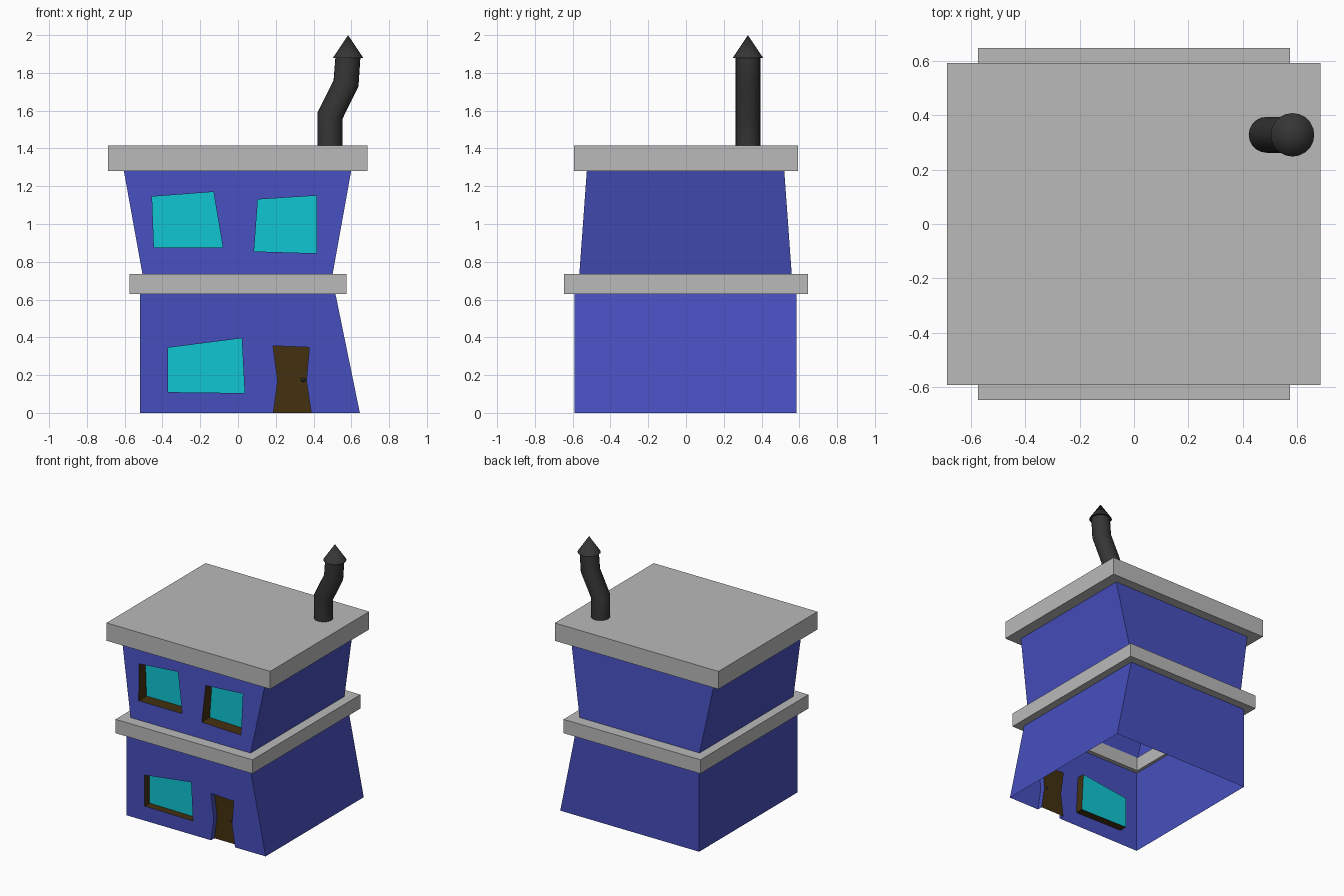
import bpy, bmesh, math
from mathutils import Vector

if "Cube" in bpy.data.objects:
    bpy.data.objects.remove(bpy.data.objects["Cube"])


def material(name, rgb):
    m = bpy.data.materials.new(name)
    m.diffuse_color = (*rgb, 1)
    m.use_nodes = True
    m.node_tree.nodes["Principled BSDF"].inputs["Base Color"].default_value = m.diffuse_color
    return m


BLUE = material("wall blue", (0.062, 0.078, 0.51))
GREY = material("stone grey", (0.49, 0.49, 0.49))
CYAN = material("window cyan", (0.005, 0.57, 0.65))
BROWN = material("wood brown", (0.056, 0.030, 0.005))
DARK = material("chimney dark grey", (0.036, 0.036, 0.036))


def finish(bm, name, mats):
    me = bpy.data.meshes.new(name)
    bm.to_mesh(me)
    bm.free()
    for m in mats:
        me.materials.append(m)
    ob = bpy.data.objects.new(name, me)
    bpy.context.collection.objects.link(ob)
    return ob


def smooth(ob, angle=40):
    bpy.ops.object.select_all(action='DESELECT')
    ob.select_set(True)
    bpy.context.view_layer.objects.active = ob
    bpy.ops.object.shade_smooth_by_angle(angle=math.radians(angle))


def face(bm, verts, outward, mat=0):
    """Add a face whose normal points along the given direction."""
    f = bm.faces.new(verts)
    f.normal_update()
    if f.normal.dot(Vector(outward)) < 0:
        f.normal_flip()
    f.material_index = mat
    return f


def loop_edges(bm, vs):
    return [bm.edges.new((vs[i], vs[(i + 1) % len(vs)])) for i in range(len(vs))]


def storey(name, low, high, windows, pane_y, door=None, door_y=0):
    """Hollow wall shell; low/high = (x0, x1, y0, y1, z). Front gets recessed openings."""
    bm = bmesh.new()

    def front(x, z):
        t = (z - low[4]) / (high[4] - low[4])
        return bm.verts.new((x, low[2] + t * (high[2] - low[2]), z))

    bl, br = front(low[0], low[4]), front(low[1], low[4])
    tl, tr = front(high[0], high[4]), front(high[1], high[4])
    bbl, bbr = [bm.verts.new((x, low[3], low[4])) for x in low[:2]]
    tbl, tbr = [bm.verts.new((x, high[3], high[4])) for x in high[:2]]

    # front wall with holes and a door notch
    door_vs = [front(*p) for p in door] if door else []
    edges = loop_edges(bm, [bl] + door_vs + [br, tr, tl])
    holes = [[front(*p) for p in w] for w in windows]
    for h in holes:
        edges += loop_edges(bm, h)
    bmesh.ops.triangle_fill(bm, use_beauty=True, edges=edges, normal=(0, -1, 0))
    for f in bm.faces:
        f.normal_update()
        if f.normal.y > 0:
            f.normal_flip()

    # side and back walls
    face(bm, (bl, tl, tbl, bbl), (-1, 0, 0))
    face(bm, (br, tr, tbr, bbr), (1, 0, 0))
    face(bm, (bbl, tbl, tbr, bbr), (0, 1, 0))

    # reveals around the openings, then the panes
    def recess(vs, y, closed, side_mat):
        inner = [bm.verts.new((v.co.x, y, v.co.z)) for v in vs]
        mid = sum((v.co for v in vs), Vector()) / len(vs)
        n = len(vs)
        for i in range(n if closed else n - 1):
            j = (i + 1) % n
            c = (vs[i].co + vs[j].co) / 2
            d = mid - c
            d.y = 0
            face(bm, (vs[i], vs[j], inner[j], inner[i]), d, side_mat)
        return inner

    for h in holes:
        face(bm, recess(h, pane_y, True, 2), (0, -1, 0), 1)
    if door:
        d = recess(door_vs, door_y, False, 0)
        face(bm, (d[1], d[2], d[3], d[4]), (0, -1, 0), 2)
        face(bm, (d[0], d[1], d[4], d[5]), (0, -1, 0), 2)
    return finish(bm, name, [BLUE, CYAN, BROWN])


# lower storey: one wide window and a waisted door
storey("lower_storey",
       (-0.52, 0.645, -0.59, 0.585, 0), (-0.52, 0.515, -0.59, 0.585, 0.635),
       [[(-0.37, 0.11), (0.035, 0.105), (0.02, 0.395), (-0.37, 0.345)]], -0.53,
       [(0.187, 0), (0.21, 0.17), (0.185, 0.355), (0.378, 0.347), (0.362, 0.17), (0.388, 0)],
       -0.55)

# upper storey: two crooked windows
storey("upper_storey",
       (-0.505, 0.50, -0.565, 0.56, 0.73), (-0.605, 0.60, -0.525, 0.52, 1.285),
       [[(-0.445, 0.875), (-0.08, 0.875), (-0.13, 1.17), (-0.455, 1.145)],
        [(0.085, 0.855), (0.415, 0.845), (0.415, 1.15), (0.105, 1.13)]], -0.46)

# door handle
bm = bmesh.new()
bmesh.ops.create_uvsphere(bm, u_segments=10, v_segments=6, radius=0.011)
bmesh.ops.scale(bm, vec=(1.2, 1.6, 1), verts=bm.verts)
bmesh.ops.translate(bm, vec=(0.345, -0.557, 0.175), verts=bm.verts)
smooth(finish(bm, "door_handle", [DARK]))


# ledge ring between the storeys
def rect(bm, hx, hy, z):
    return [bm.verts.new((sx * hx, sy * hy, z)) for sx, sy in ((-1, -1), (1, -1), (1, 1), (-1, 1))]


bm = bmesh.new()
rings = [rect(bm, 0.574, 0.647, 0.63), rect(bm, 0.574, 0.647, 0.735),
         rect(bm, 0.498, 0.558, 0.735), rect(bm, 0.498, 0.558, 0.63)]
for k in range(4):
    a, b = rings[k], rings[(k + 1) % 4]
    for i in range(4):
        j = (i + 1) % 4
        bm.faces.new((a[i], a[j], b[j], b[i]))
bmesh.ops.recalc_face_normals(bm, faces=bm.faces)
finish(bm, "middle_ledge", [GREY])

# flat roof slab
bm = bmesh.new()
bmesh.ops.create_cube(bm, size=1)
bmesh.ops.scale(bm, vec=(1.373, 1.186, 0.135), verts=bm.verts)
bmesh.ops.translate(bm, vec=(-0.001, 0, 1.3475), verts=bm.verts)
finish(bm, "roof_slab", [GREY])

# bent chimney pipe: circles along a crooked path
N, CY, R = 20, 0.328, 0.066
path = [(0.488, 1.40, 0), (0.488, 1.575, 14), (0.572, 1.745, 14), (0.582, 1.885, 3)]
bm = bmesh.new()
rings = []
for x, z, tilt in path:
    t = math.radians(tilt)
    ring = []
    for i in range(N):
        a = 2 * math.pi * i / N
        c = R * math.cos(a)
        ring.append(bm.verts.new((x + c, CY + R * math.sin(a), z - c * math.tan(t))))
    rings.append(ring)
for a, b in zip(rings, rings[1:]):
    for i in range(N):
        j = (i + 1) % N
        bm.faces.new((a[i], a[j], b[j], b[i]))
bm.faces.new(rings[0][::-1])
bm.faces.new(rings[-1])
smooth(finish(bm, "chimney_pipe", [DARK]))

# cone cap
bm = bmesh.new()
bmesh.ops.create_cone(bm, cap_ends=True, segments=N, radius1=0.08, radius2=0, depth=0.12)
bmesh.ops.translate(bm, vec=(0.583, CY, 1.94), verts=bm.verts)
smooth(finish(bm, "chimney_cap", [DARK]))
